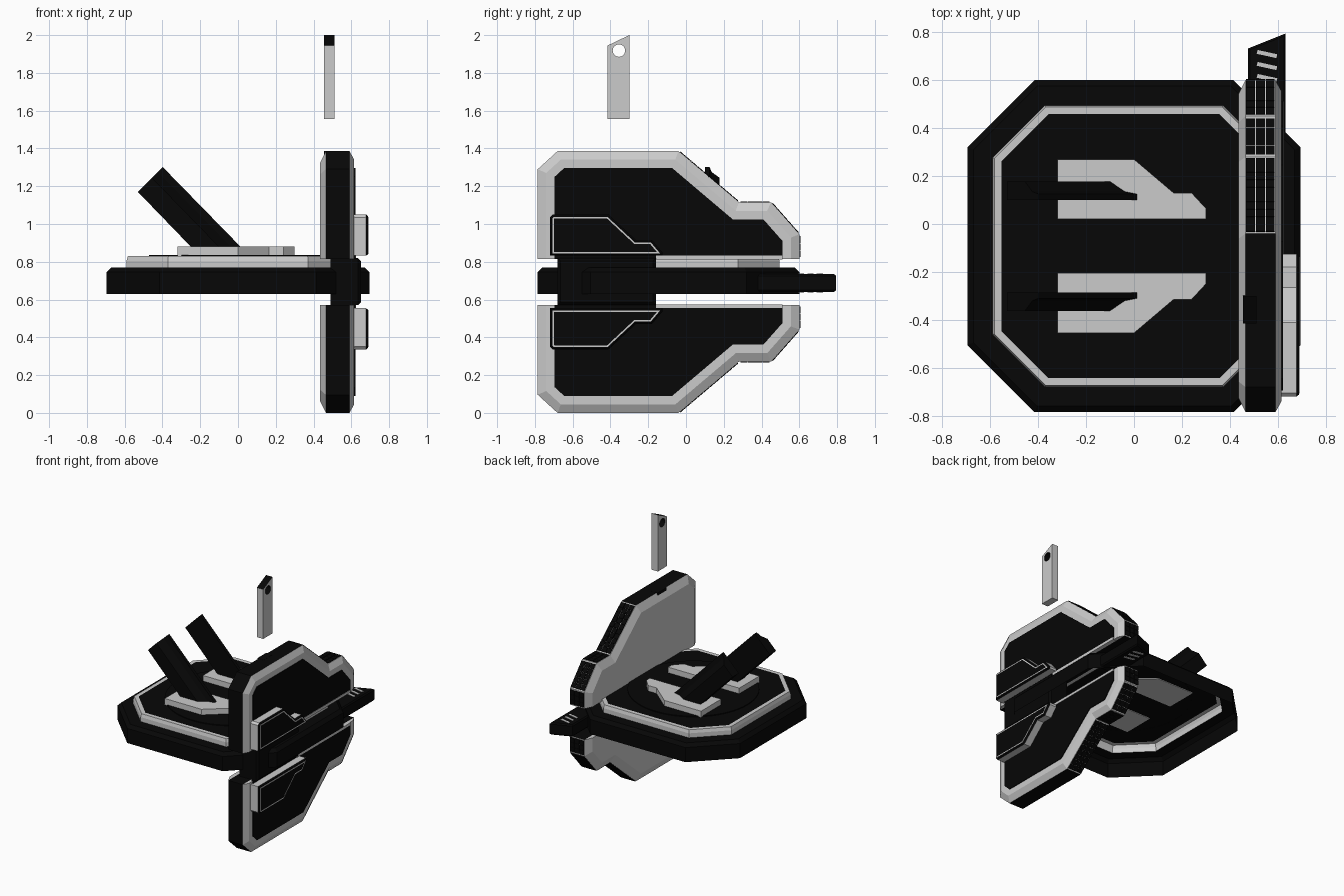
import bpy, bmesh, math
from mathutils import Vector

if "Cube" in bpy.data.objects:
    bpy.data.objects.remove(bpy.data.objects["Cube"])

GREY, BLACK = 0, 1
MATS = []
for mname, v in (("grey", 0.8), ("black", 0.002)):
    m = bpy.data.materials.new(mname)
    m.diffuse_color = (v, v, v, 1)
    m.use_nodes = True
    m.node_tree.nodes["Principled BSDF"].inputs["Base Color"].default_value = m.diffuse_color
    MATS.append(m)

AXES = {'x': lambda a, b, h: (h, a, b),
        'y': lambda a, b, h: (a, h, b),
        'z': lambda a, b, h: (a, b, h)}
CY = -0.0925      # centre line of the deck
FZ = 1.386        # lower wing is z -> FZ - z


def inset(poly, d, fix_last=False):
    """Move every edge inwards by d; the closing edge may stay put."""
    pts = [Vector(p) for p in poly]
    n = len(pts)
    area = sum(pts[i - 1].x * pts[i].y - pts[i].x * pts[i - 1].y for i in range(n))
    s = 1 if area > 0 else -1
    lines = []
    for i in range(n):
        t = (pts[(i + 1) % n] - pts[i]).normalized()
        nrm = Vector((-t.y, t.x)) * s
        k = 0 if fix_last and i == n - 1 else d
        lines.append((pts[i] + nrm * k, t))
    out = []
    for i in range(n):
        (p, t), (q, u) = lines[i - 1], lines[i]
        k = (q - p).cross(u) / t.cross(u)
        out.append(p + t * k)
    return out


def finish(bm, name):
    bmesh.ops.recalc_face_normals(bm, faces=bm.faces)
    me = bpy.data.meshes.new(name)
    bm.to_mesh(me)
    bm.free()
    for m in MATS:
        me.materials.append(m)
    ob = bpy.data.objects.new(name, me)
    bpy.context.collection.objects.link(ob)
    return ob


def loft(name, poly, rings, axis='z', color=BLACK, closed=False, fix_last=False, bottom=True):
    """Stack insets of a profile: rings = (inset, height). color = index or f(band, edge)."""
    col = color if callable(color) else (lambda band, edge: color)
    bm = bmesh.new()
    loops = [[bm.verts.new(AXES[axis](p[0], p[1], h)) for p in inset(poly, d, fix_last)]
             for d, h in rings]
    n, r = len(poly), len(rings)
    for b in range(r if closed else r - 1):
        lo, hi = loops[b], loops[(b + 1) % r]
        for i in range(n):
            j = (i + 1) % n
            bm.faces.new((lo[i], lo[j], hi[j], hi[i])).material_index = col(b, i)
    if not closed:
        if bottom:
            bm.faces.new(loops[0]).material_index = col(-1, 0)
        bm.faces.new(loops[-1]).material_index = col(r, 0)
    return finish(bm, name)


def octagon(hx, y0, y1, c):
    return [(-hx + c, y0), (hx - c, y0), (hx, y0 + c), (hx, y1 - c),
            (hx - c, y1), (-hx + c, y1), (-hx, y1 - c), (-hx, y0 + c)]


def circle(cx, cy, r, n):
    return [(cx + r * math.cos(2 * math.pi * i / n), cy + r * math.sin(2 * math.pi * i / n))
            for i in range(n)]


def rect(a0, a1, b0, b1):
    return [(a0, b0), (a1, b0), (a1, b1), (a0, b1)]


# Deck: one stepped shell, hollow underneath, with a grey raised ring; round turntable
deck = octagon(0.695, -0.785, 0.6, 0.28)
loft("deck", deck, [(0, .63), (0, .745), (.025, .77), (.105, .77), (.105, .805), (.112, .83),
                    (.142, .83)],
     color=lambda b, e: GREY if b in (3, 4, 5) else BLACK, bottom=False)
loft("turntable", circle(0, CY, .47, 64), [(0, .829), (0, .836)], bottom=False)

# Grey pads and slanted arms, mirrored across the deck centre line
pad = [(-.32, .02), (-.32, .27), (0, .27), (.165, .13), (.24, .13), (.3, .065), (.3, .02)]
arm = [(0, .10), (0, .178), (.105, .178), (.15, .135), (.186, .125), (.186, .10)]
q = math.sqrt(0.5)
for side, mir in (("back", False), ("front", True)):
    fy = (lambda y: 2 * CY - y) if mir else (lambda y: y)
    loft("pad_" + side, [(x, fy(y)) for x, y in pad], [(0, .825), (0, .88)], color=GREY)
    ob = loft("arm_" + side, [(w, fy(y)) for w, y in arm], [(0, 0), (0, .50)])
    # lean the profile over at 45 degrees, foot cut flush with the pad
    for v in ob.data.vertices:
        w, y, h = v.co
        if h == 0:
            v.co = (-.245 + w / q, y, .875)
        else:
            v.co = (-.53 + w * q, y, 1.17 + w * q)

# Wings with chamfered rims, side plates, cell strips and outer pods
wing = [(-.785, .815), (-.785, 1.29), (-.68, FZ), (-.04, FZ), (.28, 1.115),
        (.45, 1.115), (.6, .945), (.6, .815)]
pod = [(-.72, .832), (-.72, 1.035), (-.705, 1.05), (-.41, 1.05), (-.265, .915),
       (-.18, .915), (-.125, .85), (-.125, .832)]


def wing_color(band, edge):
    return BLACK if band == 1 and edge not in (3, 4, 5, 6) else GREY


def cell_strip(name, prof):
    """Raised dark cells on the rear rim edges, three columns wide."""
    bm = bmesh.new()
    mid = sum((Vector(p) for p in prof), Vector((0, 0))) / len(prof)
    for e in (3, 4, 5, 6):
        a, b = Vector(prof[e]), Vector(prof[e + 1])
        t = (b - a).normalized()
        nrm = Vector((-t.y, t.x))
        if nrm.dot(a - mid) < 0:
            nrm = -nrm
        length = (b - a).length - .016
        n = max(2, round(length / .042))
        for i in range(n):
            s0 = a + t * (.008 + length * i / n + .001)
            s1 = a + t * (.008 + length * (i + 1) / n - .001)
            for c in range(3):
                x0 = .468 + c * .041
                vs = [bm.verts.new((x, s.x + nrm.x * o, s.y + nrm.y * o))
                      for o in (-.003, .005)
                      for x, s in ((x0, s0), (x0 + .037, s0), (x0 + .037, s1), (x0, s1))]
                for f in ((3, 2, 1, 0), (4, 5, 6, 7), (0, 1, 5, 4), (1, 2, 6, 5),
                          (2, 3, 7, 6), (3, 0, 4, 7)):
                    bm.faces.new([vs[k] for k in f]).material_index = BLACK
    finish(bm, name)


for side, mir in (("upper", False), ("lower", True)):
    fz = (lambda z: FZ - z) if mir else (lambda z: z)
    w = [(y, fz(z)) for y, z in wing]
    loft("wing_" + side, w, [(.06, .435), (0, .465), (0, .59), (.045, .615)],
         'x', wing_color, fix_last=True)
    loft("wing_plate_" + side, w, [(.09, .60), (.09, .621)], 'x', fix_last=True)
    loft("wing_lip_" + side, [(y, fz(z)) for y, z in rect(-.16, .51, .812, .832)],
         [(0, .60), (0, .624)], 'x', GREY)
    cell_strip("wing_cells_" + side, w)
    p = [(y, fz(z)) for y, z in pod]
    loft("pod_" + side, p, [(0, .61), (0, .678)], 'x', GREY)
    loft("pod_cap_" + side, p, [(0, .678), (.008, .688)], 'x')
    loft("pod_outline_" + side, p, [(.013, .68), (.013, .69), (.021, .69), (.021, .68)],
         'x', GREY, closed=True)
    loft("pod_face_" + side, p, [(.021, .68), (.021, .689)], 'x')

# Hub joining the wings to the deck
loft("hub", rect(-.68, -.16, .57, .82), [(0, .49), (0, .635), (.015, .65)], 'x')

# Tail with slanted end and three slots
tail = [(.475, .36), (.475, .732), (.633, .795), (.633, .36)]
loft("tail", tail, [(.008, .64), (0, .65), (0, .725), (.008, .735)])
for i in range(3):
    y = .60 + i * .05
    loft(f"tail_slot_{i + 1}", [(.512, y + .01), (.516, y + .026), (.598, y + .008), (.594, y - .008)],
         [(0, .637), (0, .738)], color=GREY)

# Floating key with a pierced end, above its slot in the upper wing
key = loft("key", [(-.415, 1.555), (-.415, 1.945), (-.30, 2.0), (-.30, 1.555)],
           [(0, .455), (0, .51)], 'x', lambda b, e: BLACK if b == 0 and e == 1 else GREY)
cut = loft("key_hole_cutter", circle(-.355, 1.918, .033, 24), [(0, .4), (0, .56)], 'x')
cut.hide_render = True
mod = key.modifiers.new("hole", 'BOOLEAN')
mod.operation, mod.object, mod.solver = 'DIFFERENCE', cut, 'EXACT'
bpy.context.view_layer.objects.active = key
bpy.ops.object.modifier_apply(modifier=mod.name)
bpy.data.objects.remove(cut)
loft("key_slot", rect(.455, .51, -.41, -.298), [(0, 1.33), (0, FZ + .001)])
